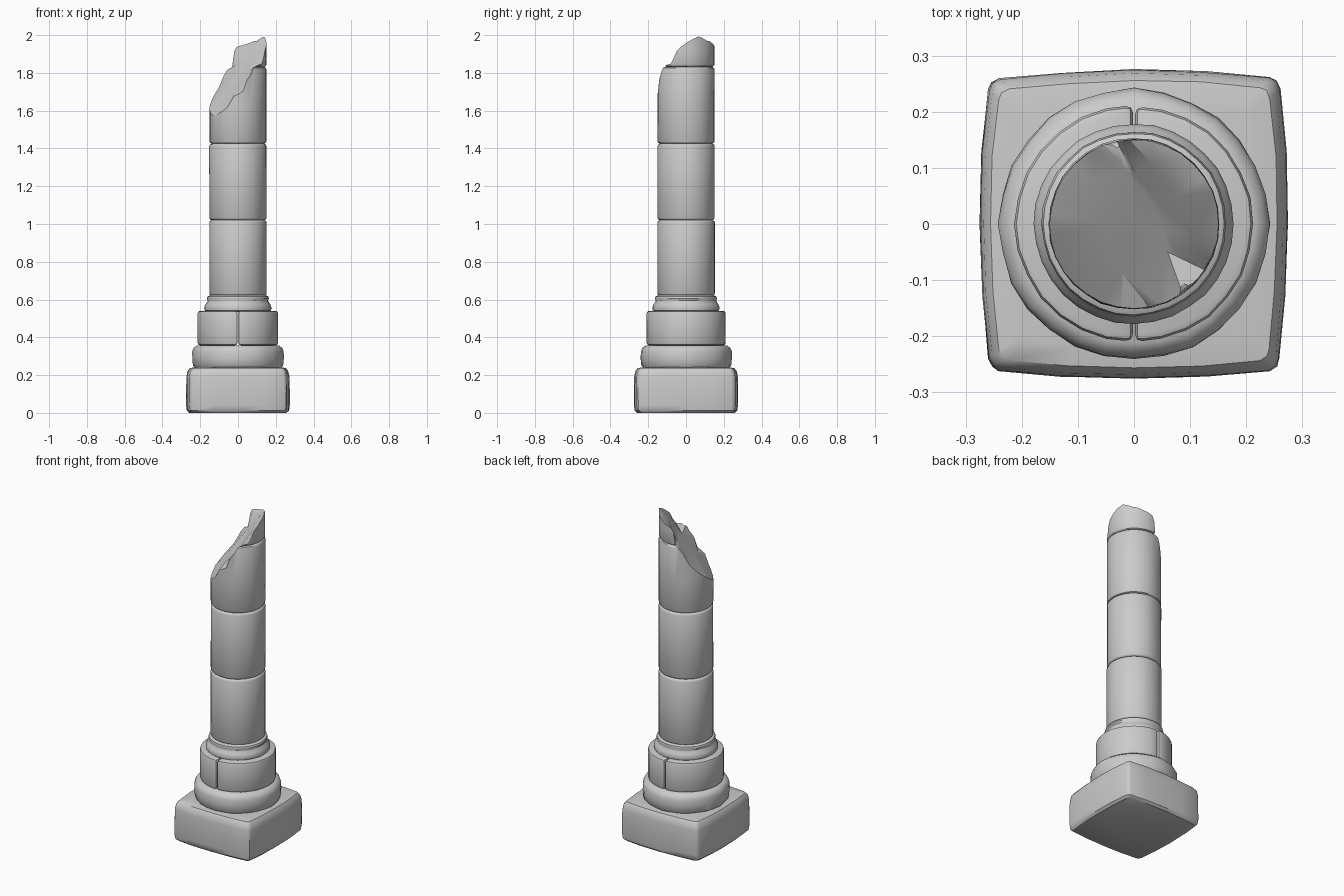
import bpy, bmesh, math, random
from mathutils import Vector
from mathutils.geometry import delaunay_2d_cdt

if "Cube" in bpy.data.objects:
    bpy.data.objects.remove(bpy.data.objects["Cube"])

random.seed(4)


def finish(bm, name, angle=38):
    bmesh.ops.recalc_face_normals(bm, faces=bm.faces)
    me = bpy.data.meshes.new(name)
    bm.to_mesh(me)
    bm.free()
    ob = bpy.data.objects.new(name, me)
    bpy.context.collection.objects.link(ob)
    shade(ob, angle)
    return ob


def select(ob):
    bpy.ops.object.select_all(action='DESELECT')
    ob.select_set(True)
    bpy.context.view_layer.objects.active = ob


def shade(ob, angle=38):
    select(ob)
    bpy.ops.object.shade_smooth_by_angle(angle=math.radians(angle))


def loft(name, outline, levels, wear=0.012):
    """Stack scaled copies of an outline at (scale, z), slightly worn."""
    bm = bmesh.new()
    n = len(outline)
    worn = [1 - random.uniform(0, wear) for _ in outline]
    rings = []
    for s, z in levels:
        ring = []
        for (x, y), w in zip(outline, worn):
            k = s * w * (1 - random.uniform(0, wear * 0.5))
            ring.append(bm.verts.new((x * k, y * k, z)))
        rings.append(ring)
    for a, b in zip(rings, rings[1:]):
        for i in range(n):
            j = (i + 1) % n
            bm.faces.new((a[i], a[j], b[j], b[i]))
    bm.faces.new(rings[0][::-1])
    bm.faces.new(rings[-1])
    return finish(bm, name)


def circle(n):
    return [(math.cos(2 * math.pi * i / n), math.sin(2 * math.pi * i / n)) for i in range(n)]


def drum(name, r, z0, z1, b=0.012, n=32, top_bevel=True):
    levels = [(r - b, z0), (r - b * 0.3, z0 + b * 0.4), (r, z0 + b), (r, (z0 + z1) / 2)]
    if top_bevel:
        levels += [(r, z1 - b), (r - b * 0.3, z1 - b * 0.4), (r - b, z1)]
    else:
        levels += [(r, z1)]
    return loft(name, circle(n), levels)


# Square plinth with bowed sides and worn corners
side = [(-0.243, -0.263), (-0.13, -0.273), (0, -0.277), (0.13, -0.273), (0.243, -0.263), (0.257, -0.255)]
square = []
for q in range(4):
    c, s = round(math.cos(q * math.pi / 2)), round(math.sin(q * math.pi / 2))
    square += [(x * c - y * s, x * s + y * c) for x, y in side]
loft("plinth", square, [(0.94, 0), (0.985, 0.012), (1, 0.04), (1, 0.12), (0.995, 0.19),
                        (0.975, 0.22), (0.93, 0.237), (0.8, 0.243)])

# Lower round course
loft("lower_ring", circle(28), [(0.23, 0.238), (0.242, 0.252), (0.245, 0.29), (0.244, 0.325),
                                (0.236, 0.344), (0.218, 0.357)], 0.02)

# Split course made of two half blocks
for sign, label in ((1, "right"), (-1, "left")):
    bm = bmesh.new()
    pts = []
    for i in range(15):
        a = -math.pi / 2 + math.pi * i / 14
        r = 0.212 - random.uniform(0, 0.003)
        pts.append((sign * (0.002 + r * math.cos(a)), r * math.sin(a)))
    f = bm.faces.new([bm.verts.new((x, y, 0.358)) for x, y in pts])
    ext = bmesh.ops.extrude_face_region(bm, geom=[f], use_keep_orig=True)
    bmesh.ops.translate(bm, vec=(0, 0, 0.182), verts=[v for v in ext["geom"] if isinstance(v, bmesh.types.BMVert)])
    bmesh.ops.recalc_face_normals(bm, faces=bm.faces)
    sharp = [e for e in bm.edges if e.calc_face_angle(0) > 0.8]
    bmesh.ops.bevel(bm, geom=sharp, offset=0.013, segments=2, profile=0.5, affect='EDGES')
    finish(bm, "split_course_" + label)

# Neck moulding under the shaft
loft("neck_moulding", circle(32), [(0.165, 0.533), (0.178, 0.543), (0.18, 0.558), (0.174, 0.574), (0.164, 0.587),
                                   (0.162, 0.595), (0.166, 0.605), (0.163, 0.616), (0.15, 0.623)])

# Whole shaft drums, then the two broken ones
drum("shaft_drum_lower", 0.154, 0.62, 1.02)
drum("shaft_drum_middle", 0.153, 1.02, 1.425)
broken = [drum("shaft_drum_broken", 0.152, 1.425, 1.832),
          drum("shaft_top_fragment", 0.152, 1.832, 2.0, top_bevel=False)]

# Fracture surface: rim heights by angle plus a few inner points
rim = [(0, 1.98), (25, 2.015), (50, 1.985), (72, 1.965), (99, 1.94), (104, 1.83), (115, 1.81), (132, 1.71),
       (160, 1.63), (180, 1.59), (217, 1.545), (247, 1.59), (262, 1.665), (284, 1.70), (293, 1.78),
       (303, 1.84), (328, 1.86), (338, 1.925)]
inner = [(-0.06, 0, 1.725), (-0.02, -0.09, 1.705), (-0.075, 0.075, 1.745), (0.05, 0.03, 1.85), (0.06, -0.05, 1.81),
         (0, 0.09, 1.84), (0.08, 0.05, 1.93), (0.03, 0.11, 1.93), (0.11, -0.02, 1.90), (0, 0, 1.775)]
pts = [(0.172 * math.cos(math.radians(a)), 0.172 * math.sin(math.radians(a)), z) for a, z in rim] + inner
res = delaunay_2d_cdt([Vector(p[:2]) for p in pts], [], [], 0, 1e-6)
bm = bmesh.new()
vs = [bm.verts.new((v.x, v.y, pts[o[0]][2])) for v, o in zip(res[0], res[3])]
faces = [bm.faces.new([vs[i] for i in f]) for f in res[2]]
ext = bmesh.ops.extrude_face_region(bm, geom=faces, use_keep_orig=True)
for v in ext["geom"]:
    if isinstance(v, bmesh.types.BMVert):
        v.co.z = 2.3
cutter = finish(bm, "fracture_cutter")
cutter.hide_render = True
for ob in broken:
    select(ob)
    m = ob.modifiers.new("fracture", 'BOOLEAN')
    m.object = cutter
    m.operation = 'DIFFERENCE'
    m.solver = 'EXACT'
    bpy.ops.object.modifier_apply(modifier=m.name)
    shade(ob, 32)
bpy.data.objects.remove(cutter)
